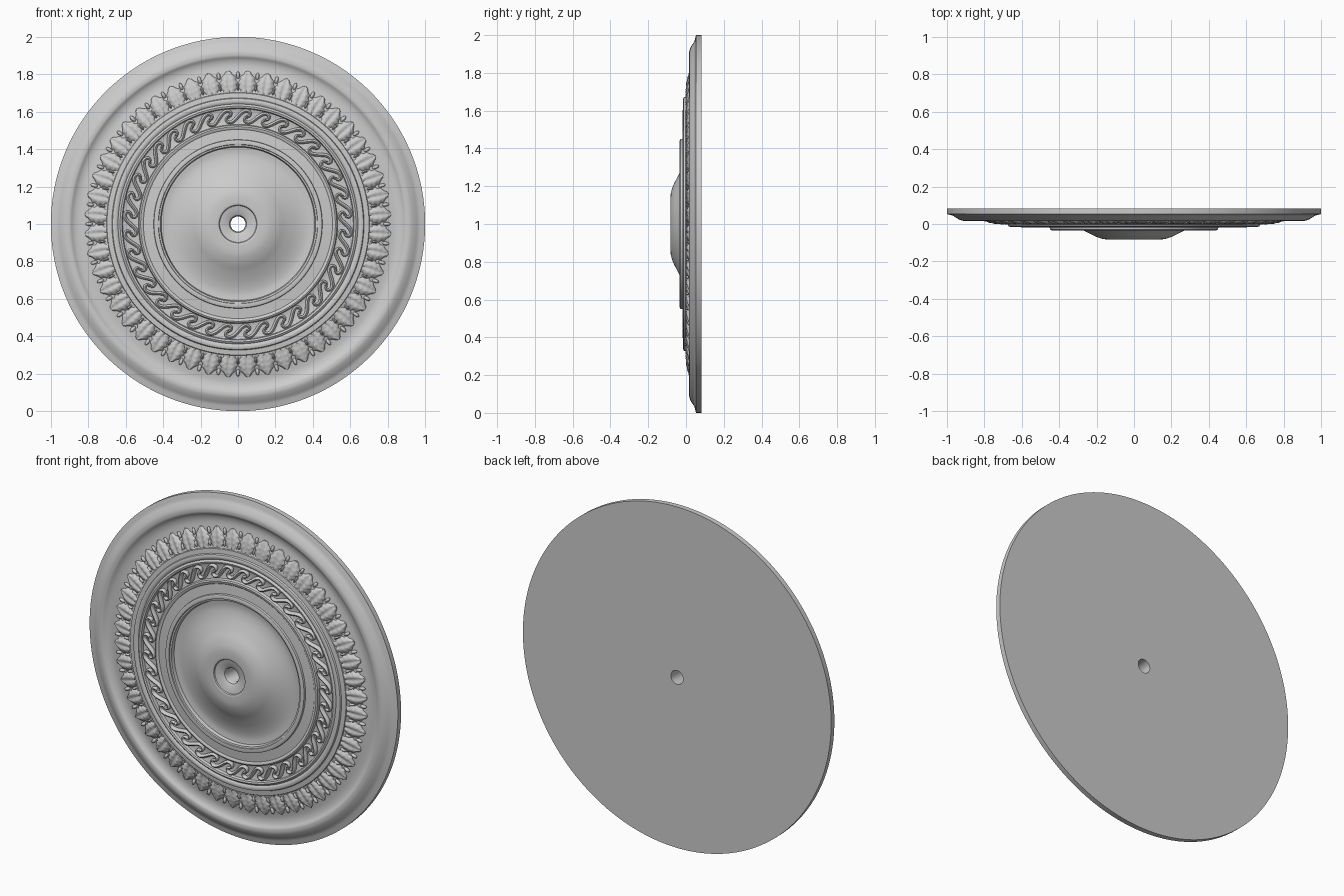
import bpy, bmesh, math
from mathutils import Vector

if "Cube" in bpy.data.objects:
    bpy.data.objects.remove(bpy.data.objects["Cube"])

SEG = 192


def place(a, r, y):
    """Polar position on the disc: angle a, radius r, depth y."""
    return Vector((r * math.sin(a), y, 1 + r * math.cos(a)))


def finish(bm, name, angle=35):
    bmesh.ops.recalc_face_normals(bm, faces=bm.faces)
    me = bpy.data.meshes.new(name)
    bm.to_mesh(me)
    bm.free()
    ob = bpy.data.objects.new(name, me)
    bpy.context.collection.objects.link(ob)
    bpy.ops.object.select_all(action='DESELECT')
    ob.select_set(True)
    bpy.context.view_layer.objects.active = ob
    bpy.ops.object.shade_smooth_by_angle(angle=math.radians(angle))
    return ob


def skin(bm, rows, wrap_rows=False, wrap_cols=False):
    """Join a grid of points with quads."""
    vs = [[bm.verts.new(p) for p in row] for row in rows]
    n, m = len(vs), len(vs[0])
    for i in range(n if wrap_rows else n - 1):
        for j in range(m if wrap_cols else m - 1):
            k, l = (i + 1) % n, (j + 1) % m
            bm.faces.new((vs[i][j], vs[i][l], vs[k][l], vs[k][j]))
    return vs


def smooth_path(pts, steps):
    """Catmull-Rom points through a short list."""
    p = [pts[0]] + pts + [pts[-1]]
    out = []
    for i in range(1, len(p) - 2):
        for s in range(steps):
            t = s / steps
            out.append(tuple(
                0.5 * (2 * b + (c - a) * t + (2 * a - 5 * b + 4 * c - d) * t * t
                       + (3 * b - a - 3 * c + d) * t ** 3)
                for a, b, c, d in zip(p[i - 1], p[i], p[i + 1], p[i + 2])))
    return out + [pts[-1]]


# Turned disc: profile sections as (radius, depth)
hub = [(0.04, 0.083), (0.04, -0.045), (0.046, -0.058), (0.06, -0.066),
       (0.085, -0.071), (0.098, -0.074), (0.101, -0.081)]
dome = smooth_path([(0.105, -0.083), (0.16, -0.081), (0.21, -0.065), (0.26, -0.039),
                    (0.32, -0.014), (0.37, -0.003), (0.41, -0.006)], 4)
collar = [(0.415, -0.024), (0.424, -0.026), (0.426, -0.032), (0.44, -0.034),
          (0.449, -0.030), (0.451, -0.018)]
flat = [(0.505, -0.013), (0.51, -0.017), (0.52, -0.019), (0.528, -0.015)]
channel = [(0.532, 0.002), (0.545, 0.006), (0.605, 0.006), (0.616, 0.002)]
beads = [(0.62, -0.014), (0.63, -0.017), (0.638, -0.012), (0.641, -0.008),
         (0.648, -0.014), (0.66, -0.016), (0.67, -0.012), (0.674, -0.003)]
cove = [(0.70, 0.0), (0.703, 0.006)] + smooth_path(
    [(0.715, 0.010), (0.77, 0.022), (0.82, 0.033), (0.85, 0.036), (0.875, 0.031),
     (0.892, 0.021)], 3)
rim = smooth_path([(0.898, 0.018), (0.92, 0.018), (0.945, 0.030), (0.965, 0.043),
                   (0.985, 0.049), (1.0, 0.053)], 3) + [(1.0, 0.083)]
profile = hub + dome + collar + flat + channel + beads + cove + rim
bm = bmesh.new()
skin(bm, [[place(2 * math.pi * i / SEG, r, y) for r, y in profile] for i in range(SEG)],
     True, True)
finish(bm, "medallion_disc")


def ground(r):
    for (r0, y0), (r1, y1) in zip(profile[1:], profile[2:]):
        if r0 <= r < r1:
            return y0 + (y1 - y0) * (r - r0) / (r1 - r0)
    return 0.05


# Ring of acanthus leaves with ribs and scalloped edges
LEAVES = 48
bm = bmesh.new()
ROWS, COLS = 20, 14
for n in range(LEAVES):
    a0 = 2 * math.pi * (n + 0.5) / LEAVES
    rows = []
    for i in range(ROWS + 1):
        v = i / ROWS
        width = 0.047 * (0.62 + 0.38 * math.sin(math.pi * min(1, v * 1.1)))
        width *= math.sqrt(max(0.002, 1 - max(0, (v - 0.62) / 0.38) ** 2))
        width *= 1 + 0.10 * math.cos(v * 26)
        row = []
        for j in range(COLS + 1):
            s = 2 * j / COLS - 1
            r = 0.706 + 0.118 * v - 0.006 * s * s
            body = (1 - s ** 4) * (0.55 + 0.45 * math.sin(math.pi * v))
            rib = 1 + 0.22 * math.cos(v * 26 - abs(s) * 5) * abs(s)
            rib -= 0.40 * math.exp(-(s / 0.16) ** 2) * (1 - v)
            rib += 0.20 * math.exp(-((abs(s) - 0.45) / 0.2) ** 2)
            h = 0.016 * body * rib
            row.append(place(a0 + s * width / r, r, ground(r) + 0.002 - h))
        rows.append(row)
    skin(bm, rows)
finish(bm, "leaf_band", 50)


def bulb(bm, a, r, y, ra, rr, ry, tilt=0):
    """Small oval boss lying on the disc."""
    rows = []
    for i in range(6):
        e = math.pi * (0.03 + 0.94 * i / 5)
        row = []
        for j in range(8):
            f = 2 * math.pi * j / 8
            t, q = ra * math.sin(e) * math.cos(f), rr * math.cos(e)
            t, q = (t * math.cos(tilt) + q * math.sin(tilt),
                    q * math.cos(tilt) - t * math.sin(tilt))
            row.append(place(a + t / r, r + q, y - ry * math.sin(e) * math.sin(f)))
        rows.append(row)
    vs = skin(bm, rows, False, True)
    bm.faces.new(vs[0])
    bm.faces.new(vs[-1])


# Darts between the leaves
bm = bmesh.new()
for n in range(LEAVES):
    a = 2 * math.pi * n / LEAVES
    bulb(bm, a, 0.795, 0.026, 0.010, 0.020, 0.011)
    bulb(bm, a, 0.730, 0.013, 0.007, 0.018, 0.014)
finish(bm, "leaf_darts", 50)

# Chain of interlocking S scrolls in the channel
SCROLLS = 36
half = [(0.0, 0.0), (0.022, 0.022), (0.044, 0.032), (0.063, 0.022),
        (0.060, 0.004), (0.046, 0.004)]
path = smooth_path([(-t, -q) for t, q in half[:0:-1]] + half, 3)
bm = bmesh.new()
for n in range(SCROLLS):
    a0 = 2 * math.pi * n / SCROLLS
    rows = []
    for i, (t, q) in enumerate(path):
        p, nx = path[max(0, i - 1)], path[min(len(path) - 1, i + 1)]
        d = Vector((nx[0] - p[0], nx[1] - p[1])).normalized()
        u = 2 * i / (len(path) - 1) - 1
        w = 0.0045 + 0.0055 * (1 - u * u)
        row = []
        for j in range(8):
            f = 2 * math.pi * j / 8
            x, z = t - d.y * w * math.cos(f), q + d.x * w * math.cos(f)
            row.append(place(a0 + x / 0.575, 0.575 + z,
                             -0.002 - (0.010 + 0.006 * (1 - u * u)) * math.sin(f)))
        rows.append(row)
    vs = skin(bm, rows, False, True)
    bm.faces.new(vs[0])
    bm.faces.new(vs[-1])
    # small bud between scrolls
    bulb(bm, a0 + math.pi / SCROLLS, 0.575, 0.003, 0.006, 0.014, 0.012, 0.8)
finish(bm, "scroll_chain", 60)
